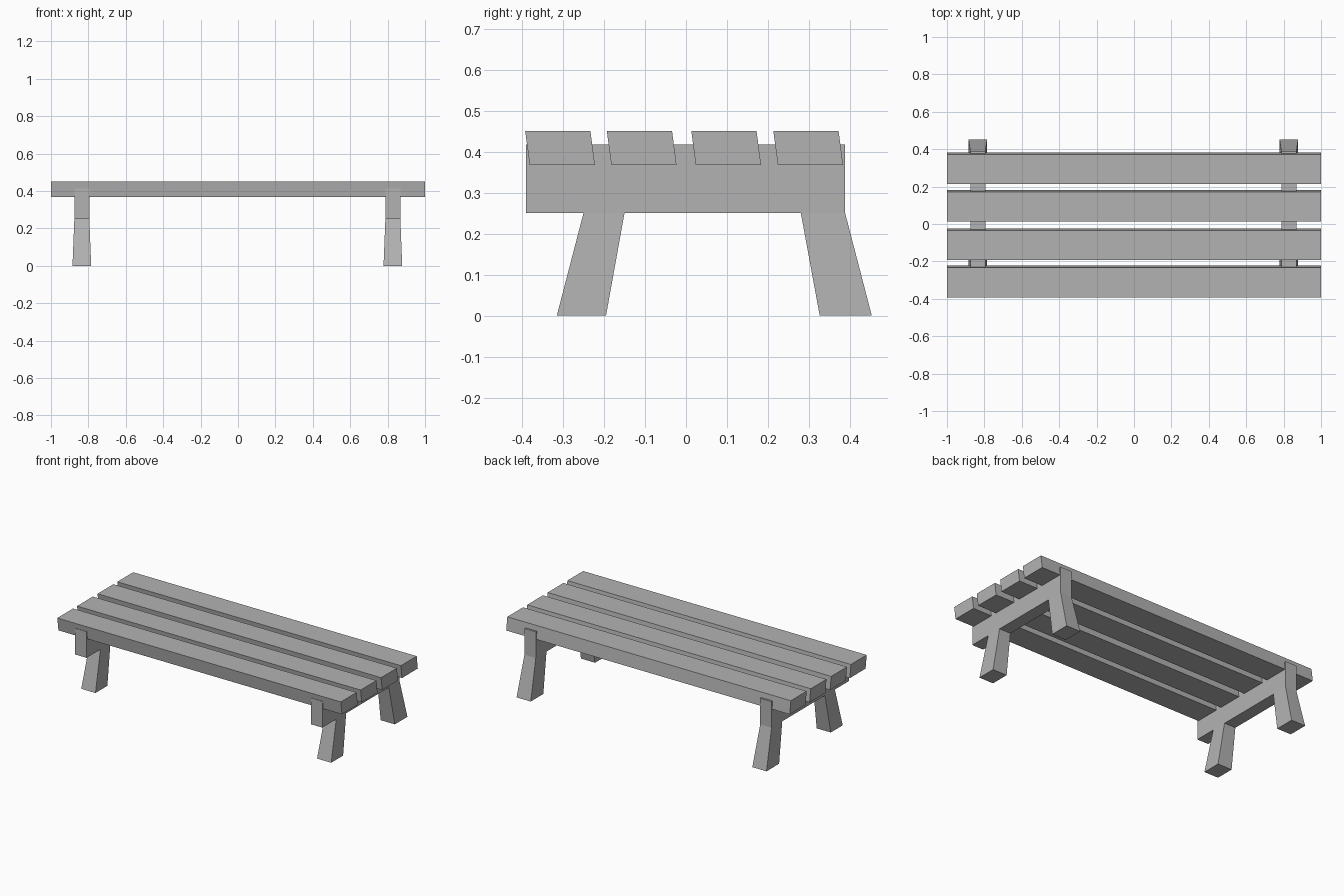
import bpy

cube = bpy.data.objects.get("Cube")
if cube:
    bpy.data.objects.remove(cube, do_unlink=True)

grey = bpy.data.materials.new("plain_grey")
grey.use_nodes = True
colour = (0.45, 0.45, 0.45, 1)
grey.diffuse_color = colour
bsdf = next(n for n in grey.node_tree.nodes if n.type == 'BSDF_PRINCIPLED')
bsdf.inputs["Base Color"].default_value = colour


def tapered_box(name, x, low, high):
    """Box about x; low and high are (half width, front y, back y, z)."""
    verts = []
    for half, front, back, z in (low, high):
        verts += [(x - half, front, z), (x + half, front, z),
                  (x + half, back, z), (x - half, back, z)]
    faces = [(3, 2, 1, 0), (4, 5, 6, 7)]
    faces += [(i, (i + 1) % 4, (i + 1) % 4 + 4, i + 4) for i in range(4)]
    mesh = bpy.data.meshes.new(name)
    mesh.from_pydata(verts, [], faces)
    mesh.materials.append(grey)
    obj = bpy.data.objects.new(name, mesh)
    bpy.context.collection.objects.link(obj)
    return obj


# Four long slats with slanted edges
SLAT_WIDTH, SLANT = 0.159, 0.011
for i, front in enumerate((-0.392, -0.193, 0.013, 0.213)):
    tapered_box(f"slat_{i + 1}", 0,
                (1, front + SLANT, front + SLANT + SLAT_WIDTH, 0.367),
                (1, front, front + SLAT_WIDTH, 0.45))

# Cross beam and splayed legs at each end
for side, x in (("right", -0.835), ("left", 0.828)):
    tapered_box(f"{side}_cross_beam", x,
                (0.04, -0.39, 0.388, 0.25), (0.04, -0.39, 0.388, 0.417))
    tapered_box(f"{side}_front_leg", x,
                (0.05, -0.315, -0.195, 0), (0.04, -0.25, -0.15, 0.25))
    tapered_box(f"{side}_back_leg", x,
                (0.05, 0.326, 0.453, 0), (0.04, 0.28, 0.388, 0.25))
